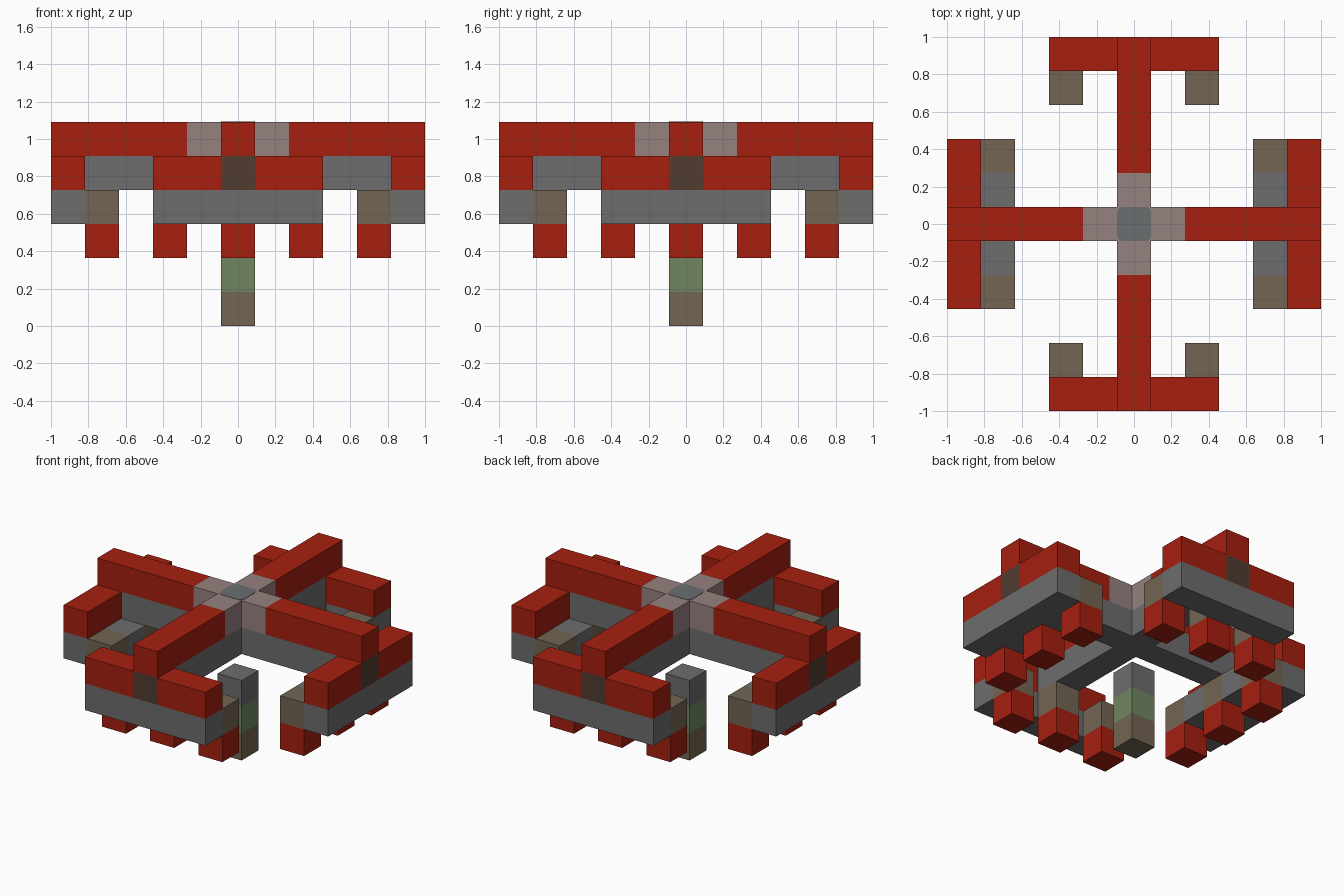
import bpy
import bmesh
from math import pi
from mathutils import Matrix, Vector

U = 2 / 11  # edge of one block

old = bpy.data.objects.get("Cube")
if old:
    bpy.data.objects.remove(old, do_unlink=True)


def material(name, rgb):
    m = bpy.data.materials.new(name)
    m.use_nodes = True
    m.diffuse_color = (*rgb, 1)
    m.node_tree.nodes["Principled BSDF"].inputs["Base Color"].default_value = (*rgb, 1)
    return m


RED = material("red", (0.38, 0.014, 0.005))
GREY = material("stone grey", (0.153, 0.153, 0.153))
PINK = material("dusty pink", (0.30, 0.22, 0.21))
BROWN = material("khaki brown", (0.17, 0.13, 0.084))
GREEN = material("moss green", (0.16, 0.24, 0.117))
DARK = material("dark brown", (0.08, 0.045, 0.03))
SLATE = material("slate", (0.147, 0.159, 0.156))


def finish(name, bm, mat):
    mesh = bpy.data.meshes.new(name)
    bm.to_mesh(mesh)
    bm.free()
    mesh.materials.append(mat)
    obj = bpy.data.objects.new(name, mesh)
    bpy.context.collection.objects.link(obj)
    return obj


def blocks(name, mat, x, y, z, turn=0):
    """Box covering inclusive block ranges in x and y on layer z, quarter-turned."""
    size = Vector((x[1] - x[0] + 1, y[1] - y[0] + 1, 1)) * U
    mid = Vector(((x[0] + x[1]) / 2, (y[0] + y[1]) / 2, z + 0.5)) * U
    bm = bmesh.new()
    bmesh.ops.create_cube(bm, size=1)
    bm.transform(Matrix.Rotation(turn * pi / 2, 4, "Z")
                 @ Matrix.Translation(mid) @ Matrix.Diagonal((*size, 1)))
    return finish(name, bm, mat)


# Central pillar, standing free below the hub
for z, (part, mat) in enumerate((("base", BROWN), ("middle", GREEN), ("top", GREY))):
    blocks("pillar_" + part, mat, (0, 0), (0, 0), z)

# Hub where the arms cross, with a rounded cap plate
blocks("hub_lower", GREY, (0, 0), (0, 0), 4)
blocks("hub_upper", PINK, (0, 0), (0, 0), 5)
bm = bmesh.new()
bmesh.ops.create_cube(bm, size=1)
bm.transform(Matrix.Translation((0, 0, 6 * U)) @ Matrix.Diagonal((U, U, 0.004, 1)))
uprights = [e for e in bm.edges if abs(e.verts[0].co.z - e.verts[1].co.z) > 0.001]
bmesh.ops.bevel(bm, geom=uprights, offset=0.03, segments=3, profile=0.5, affect="EDGES")
finish("hub_cap", bm, SLATE)

# Four arms, each modelled facing the front and turned into place
for turn, side in enumerate(("front", "left", "back", "right")):
    def add(part, mat, x, y, z):
        blocks(side + "_" + part, mat, x, y, z, turn)

    # Arm: red beam with a pink root over a grey beam
    add("arm_root", PINK, (0, 0), (-1, -1), 5)
    add("arm_beam", RED, (0, 0), (-5, -2), 5)
    add("arm_underbeam", GREY, (0, 0), (-4, -1), 4)

    # Crossbar at the end of the arm
    add("crossbar_core", DARK, (0, 0), (-5, -5), 4)
    add("crossbar_wing_a", RED, (-2, -1), (-5, -5), 4)
    add("crossbar_wing_b", RED, (1, 2), (-5, -5), 4)
    add("crossbar_base", GREY, (-2, 2), (-5, -5), 3)

    # Feet behind the crossbar with brown brackets
    for label, x in zip("abc", (-2, 0, 2)):
        add("bracket_" + label, BROWN, (x, x), (-4, -4), 3)
        add("foot_" + label, RED, (x, x), (-4, -4), 2)

    # Grey fillers between brackets on the left and right arms only
    if side in ("left", "right"):
        for label, x in zip("ab", (-1, 1)):
            add("filler_" + label, GREY, (x, x), (-4, -4), 3)
